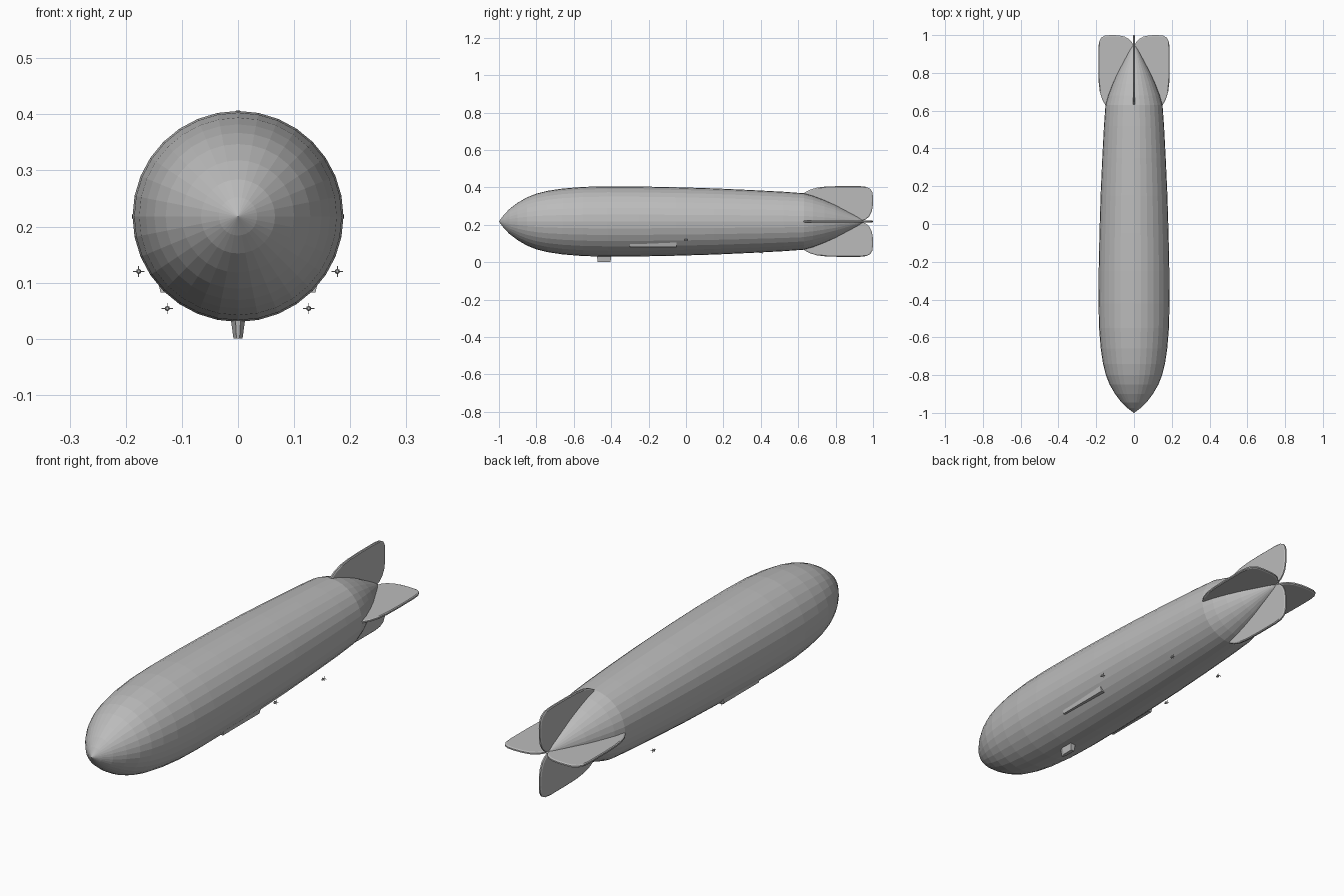
import bpy, bmesh, math
from mathutils import Matrix, Vector

if "Cube" in bpy.data.objects:
    bpy.data.objects.remove(bpy.data.objects["Cube"], do_unlink=True)

AXIS_Z = 0.218
SIDES = 32

grey = bpy.data.materials.new("hull_grey")
grey.use_nodes = True
grey.diffuse_color = (0.5, 0.5, 0.5, 1)
grey.node_tree.nodes["Principled BSDF"].inputs["Base Color"].default_value = (0.5, 0.5, 0.5, 1)


def finish(bm, name):
    bmesh.ops.recalc_face_normals(bm, faces=bm.faces)
    mesh = bpy.data.meshes.new(name)
    bm.to_mesh(mesh)
    bm.free()
    mesh.materials.append(grey)
    obj = bpy.data.objects.new(name, mesh)
    bpy.context.collection.objects.link(obj)
    return obj


def loft(name, rings):
    """Bridge equal-length rings of points and cap both ends."""
    bm = bmesh.new()
    loops = [[bm.verts.new(p) for p in ring] for ring in rings]
    n = len(loops[0])
    for a, b in zip(loops, loops[1:]):
        for i in range(n):
            j = (i + 1) % n
            bm.faces.new((a[i], a[j], b[j], b[i]))
    bm.faces.new(loops[0])
    bm.faces.new(loops[-1])
    return finish(bm, name)


# Envelope: faceted body turned around the long axis (y, radius)
profile = [(-1, 0.0005), (-0.975, 0.034), (-0.945, 0.066), (-0.9, 0.1), (-0.85, 0.129),
           (-0.8, 0.149), (-0.74, 0.164), (-0.66, 0.176), (-0.55, 0.185), (-0.42, 0.188),
           (-0.25, 0.187), (-0.05, 0.183), (0.15, 0.177), (0.35, 0.168), (0.52, 0.159),
           (0.63, 0.151), (0.68, 0.137), (0.74, 0.114), (0.8, 0.087), (0.86, 0.055),
           (0.92, 0.023), (0.955, 0.0005)]


def ring(y, r):
    turns = [2 * math.pi * i / SIDES for i in range(SIDES)]
    return [(r * math.sin(t), y, AXIS_Z + r * math.cos(t)) for t in turns]


loft("envelope", [ring(y, r) for y, r in profile])

# Tail fins: one rounded outline (y, distance from axis), turned four ways
outline = [(0.62, 0.13), (0.63, 0.152), (0.66, 0.169), (0.7, 0.181), (0.75, 0.187),
           (0.82, 0.189), (0.93, 0.189), (0.965, 0.185), (0.986, 0.174), (0.997, 0.155),
           (1, 0.125), (0.999, 0.085), (0.993, 0.052), (0.98, 0.027), (0.962, 0.011),
           (0.94, 0.003), (0.88, 0.003)]
HALF = 0.006
layers = [(-HALF, 0.004), (-HALF / 2, 0), (HALF / 2, 0), (HALF, 0.004)]
for k, name in enumerate(("top_fin", "left_fin", "bottom_fin", "right_fin")):
    spin = Matrix.Rotation(k * math.pi / 2, 3, 'Y')
    rings = []
    for x, inset in layers:
        scale = 1 - inset / 0.1
        pts = [Vector((x, 0.84 + (y - 0.84) * scale, 0.1 + (d - 0.1) * scale))
               for y, d in outline]
        rings.append([spin @ p + Vector((0, 0, AXIS_Z)) for p in pts])
    loft(name, rings)

# Side galleries and engine pods, mirrored left and right
for side, label in ((1, "left"), (-1, "right")):
    section = [(0.105, 0.082), (0.138, 0.082), (0.145, 0.112), (0.105, 0.112)]
    loft(label + "_gallery", [[(side * x, y, z) for x, z in section] for y in (-0.3, -0.05)])

    for where, x, y, z in (("forward", 0.177, 0, 0.12), ("aft", 0.126, 0.4, 0.054)):
        # Pod: small tapered body
        body = [(-0.008, 0.0025), (-0.003, 0.0048), (0.004, 0.0045), (0.009, 0.002)]
        rings = []
        for dy, r in body:
            rings.append([(side * x + r * math.cos(i * math.pi / 4), y + dy,
                           z + r * math.sin(i * math.pi / 4)) for i in range(8)])
        loft(f"{label}_{where}_engine_pod", rings)
        # Propeller: crossed thin blades
        bm = bmesh.new()
        for size in ((0.02, 0.0015, 0.0016), (0.0016, 0.0015, 0.02)):
            place = Matrix.Translation((side * x, y + 0.008, z)) @ Matrix.Diagonal((*size, 1))
            bmesh.ops.create_cube(bm, size=1, matrix=place)
        finish(bm, f"{label}_{where}_propeller")

# Control car under the bow, with a narrowed front
car = []
for z, w, y0, y1 in ((0.002, 0.008, -0.472, -0.403), (0.05, 0.015, -0.478, -0.4)):
    car.append([(-w * 0.35, y0, z), (w * 0.35, y0, z), (w, y0 + 0.02, z),
                (w, y1, z), (-w, y1, z), (-w, y0 + 0.02, z)])
for v in car[0]:
    assert v[2] > 0
car[0] = [(x, y, 0) for x, y, z in car[0]]
loft("control_car", car)
